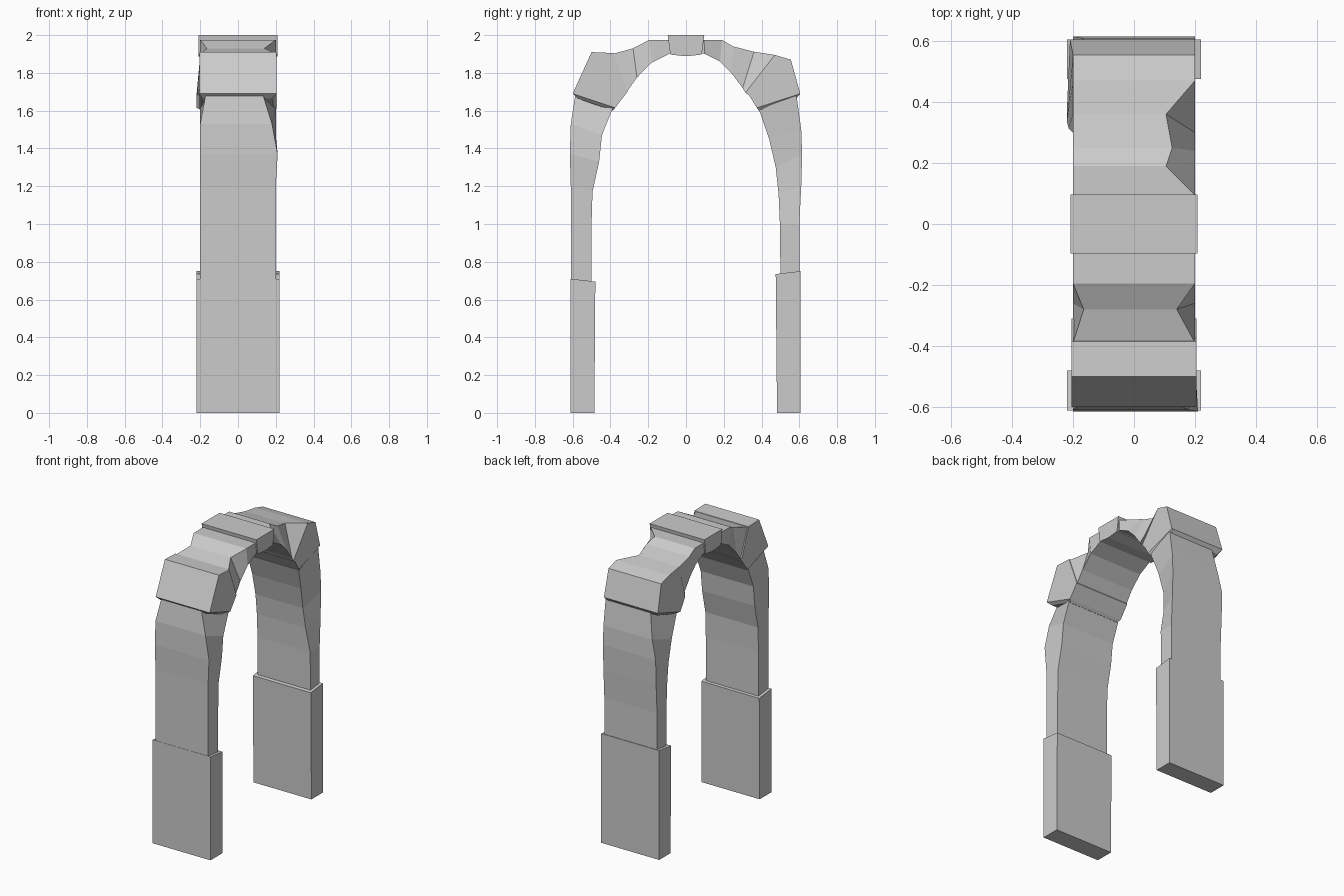
import bpy, bmesh


def loft(name, sections):
    """Skin four-cornered sections: (outer y, outer z, inner y, inner z,
    then optional x of outer left, outer right, inner right, inner left)."""
    bm = bmesh.new()
    rings = []
    for s in sections:
        yo, zo, yi, zi = s[:4]
        ol, orr, ir, il = s[4:] or (-0.2, 0.2, 0.2, -0.2)
        rings.append([bm.verts.new(c) for c in
                      ((ol, yo, zo), (orr, yo, zo), (ir, yi, zi), (il, yi, zi))])
    for a, b in zip(rings, rings[1:]):
        for i in range(4):
            j = (i + 1) % 4
            bm.faces.new((a[i], a[j], b[j], b[i]))
    bm.faces.new(rings[0])
    bm.faces.new(rings[-1])
    bmesh.ops.recalc_face_normals(bm, faces=bm.faces)
    mesh = bpy.data.meshes.new(name)
    bm.to_mesh(mesh)
    bm.free()
    obj = bpy.data.objects.new(name, mesh)
    bpy.context.collection.objects.link(obj)
    return obj


# plinth blocks with slightly sloping tops
W = (-0.22, 0.22, 0.22, -0.22)
loft("front_plinth", [(-0.612, 0, -0.485, 0, *W), (-0.612, 0.71, -0.48, 0.695, *W)])
loft("back_plinth", [(0.605, 0, 0.482, 0, *W), (0.605, 0.75, 0.475, 0.735, *W)])

# worn legs, chipped along their upper edges
loft("front_leg", [
    (-0.61, 0.69, -0.50, 0.69),
    (-0.61, 1.00, -0.50, 1.00),
    (-0.61, 1.20, -0.495, 1.17),
    (-0.615, 1.37, -0.46, 1.33, -0.2, 0.21, 0.2, -0.2),
    (-0.61, 1.53, -0.445, 1.47, -0.2, 0.18, 0.2, -0.2),
    (-0.585, 1.69, -0.385, 1.62, -0.17, 0.13, 0.2, -0.2),
])
loft("back_leg", [
    (0.60, 0.73, 0.50, 0.73),
    (0.60, 1.00, 0.497, 1.00),
    (0.61, 1.20, 0.49, 1.16, -0.2, 0.2, 0.17, -0.2),
    (0.615, 1.37, 0.475, 1.30, -0.2, 0.2, 0.16, -0.2),
    (0.61, 1.50, 0.44, 1.45, -0.17, 0.2, 0.17, -0.2),
    (0.585, 1.68, 0.385, 1.61, -0.14, 0.2, 0.19, -0.2),
])

# heavy shoulder stones with an undercut lower edge
S = (-0.205, 0.205, 0.205, -0.205)
loft("front_shoulder", [
    (-0.575, 1.665, -0.39, 1.60, -0.19, 0.18, 0.19, -0.19),
    (-0.60, 1.69, -0.375, 1.615, *S),
    (-0.50, 1.91, -0.31, 1.70, *S),
    (-0.385, 1.905, -0.31, 1.705, *S),
])
loft("back_shoulder", [
    (0.58, 1.66, 0.385, 1.60, -0.19, 0.18, 0.19, -0.19),
    (0.605, 1.69, 0.375, 1.615, -0.21, 0.2, 0.2, -0.22),
    (0.555, 1.87, 0.335, 1.68, -0.2, 0.2, 0.2, -0.22),
    (0.47, 1.895, 0.315, 1.695, -0.2, 0.2, 0.2, -0.215),
    (0.36, 1.912, 0.30, 1.72, -0.2, 0.105, 0.2, -0.2),
])

# curved stones on either side of the keystone, with broken edges
loft("front_arch", [
    (-0.39, 1.90, -0.32, 1.69),
    (-0.28, 1.93, -0.26, 1.775, -0.165, 0.14, 0.2, -0.2),
    (-0.195, 1.975, -0.18, 1.855),
    (-0.08, 1.975, -0.08, 1.905),
])
loft("back_arch", [
    (0.36, 1.912, 0.30, 1.72, -0.2, 0.105, 0.2, -0.2),
    (0.25, 1.94, 0.24, 1.80, -0.2, 0.125, 0.2, -0.2),
    (0.19, 1.975, 0.18, 1.86, -0.2, 0.105, 0.2, -0.2),
    (0.095, 1.975, 0.10, 1.90),
    (0.08, 1.975, 0.08, 1.905),
])

# keystone, tapering downward
K = (-0.208, 0.208, 0.208, -0.208)
loft("keystone", [
    (-0.097, 2.0, -0.083, 1.897, *K),
    (0.0, 2.0, 0.0, 1.888, *K),
    (0.097, 2.0, 0.083, 1.897, *K),
])
